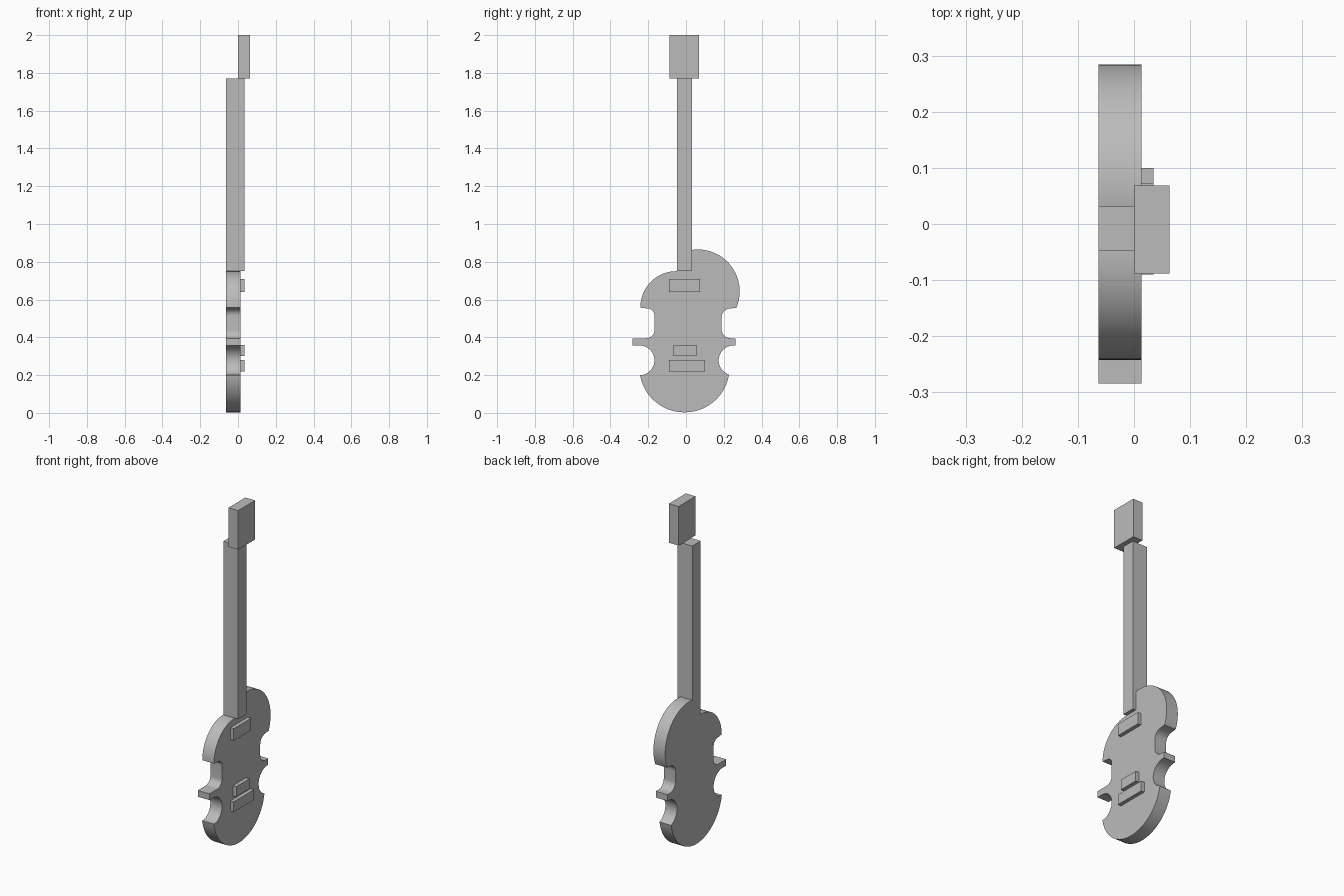
import bpy, bmesh
from math import sin, cos, radians

cube = bpy.data.objects.get("Cube")
if cube:
    bpy.data.objects.remove(cube, do_unlink=True)

GREY = (0.5, 0.5, 0.5, 1)
mat = bpy.data.materials.new("plain_grey")
mat.use_nodes = True
mat.diffuse_color = GREY
mat.node_tree.nodes["Principled BSDF"].inputs["Base Color"].default_value = GREY


def finish(name, bm):
    bmesh.ops.recalc_face_normals(bm, faces=bm.faces)
    mesh = bpy.data.meshes.new(name)
    bm.to_mesh(mesh)
    bm.free()
    mesh.materials.append(mat)
    obj = bpy.data.objects.new(name, mesh)
    bpy.context.collection.objects.link(obj)
    return obj


def box(name, x, y, z):
    bm = bmesh.new()
    bmesh.ops.create_cube(bm, size=1)
    for v in bm.verts:
        v.co = [lo + (hi - lo) * (c + 0.5) for c, (lo, hi) in zip(v.co, (x, y, z))]
    return finish(name, bm)


def arc(cy, cz, ry, rz, start, end, steps=12):
    """Points on an elliptical arc, angles in degrees from +y towards +z."""
    angles = [radians(start + (end - start) * i / steps) for i in range(steps + 1)]
    return [(cy + ry * cos(a), cz + rz * sin(a)) for a in angles]


BACK, FACE = -0.063, 0.013

# Body outline, counter-clockwise from the lower left corner
outline = (
    arc(-0.008, 0.238, 0.238, 0.235, 189, 351, 40)            # round bottom
    + arc(0.255, 0.278, 0.082, 0.08, 248, 90, 20)             # lower right bite
    + [(0.262, 0.358), (0.262, 0.395)]                        # right spur
    + arc(0.238, 0.443, 0.05, 0.048, 270, 180)                # right waist
    + arc(0.238, 0.505, 0.05, 0.048, 180, 90)
    + arc(0.063, 0.643, 0.221, 0.222, -23, 99, 40)            # tall upper lobe
    + [(0.031, 0.75), (-0.047, 0.75)]                         # neck notch
    + arc(-0.052, 0.557, 0.19, 0.193, 90, 180, 24)            # low upper lobe
    + arc(-0.205, 0.515, 0.038, 0.038, 90, 0)                 # left waist
    + arc(-0.212, 0.437, 0.045, 0.042, 0, -90)
    + [(-0.284, 0.395), (-0.284, 0.358)]                      # left spur
    + arc(-0.249, 0.278, 0.082, 0.08, 90, -72, 20)            # lower left bite
)
bm = bmesh.new()
face = bm.faces.new([bm.verts.new((BACK, y, z)) for y, z in outline])
ext = bmesh.ops.extrude_face_region(bm, geom=[face], use_keep_orig=True)
moved = [g for g in ext["geom"] if isinstance(g, bmesh.types.BMVert)]
bmesh.ops.translate(bm, verts=moved, vec=(FACE - BACK, 0, 0))
body = finish("body", bm)
bpy.context.view_layer.objects.active = body
body.select_set(True)
bpy.ops.object.shade_smooth_by_angle(angle=radians(30))

# Neck and head
box("neck", (BACK, 0.034), (-0.047, 0.031), (0.75, 1.77))
box("headstock", (0, 0.063), (-0.088, 0.069), (1.77, 2.0))

# Raised blocks on the face
for name, y, z in (
    ("upper_pickup", (-0.09, 0.073), (0.64, 0.71)),
    ("lower_pickup", (-0.066, 0.056), (0.30, 0.36)),
    ("bridge", (-0.09, 0.1), (0.22, 0.28)),
):
    box(name, (FACE, 0.035), y, z)
